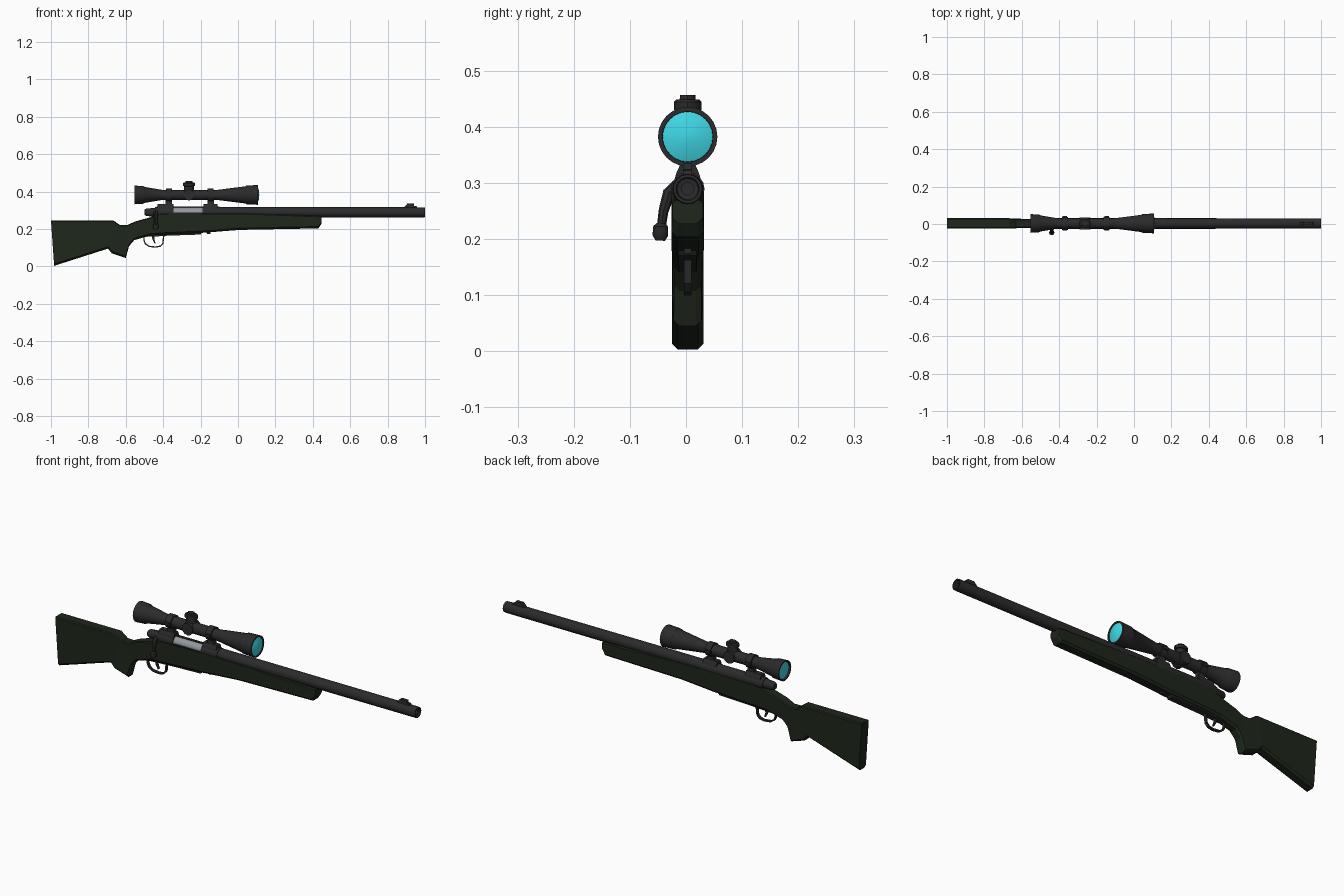
import bpy, bmesh
from math import cos, sin, pi, radians
from mathutils import Vector

if "Cube" in bpy.data.objects:
    bpy.data.objects.remove(bpy.data.objects["Cube"])

CY = 0.003          # centre plane of the rifle
BZ, SZ = 0.289, 0.382   # barrel and scope axis heights


def material(name, rgb):
    m = bpy.data.materials.new(name)
    m.diffuse_color = (*rgb, 1)
    m.use_nodes = True
    m.node_tree.nodes["Principled BSDF"].inputs["Base Color"].default_value = m.diffuse_color
    return m


GREEN = material("stock_green", (0.013, 0.02, 0.011))
BLACK = material("dark_metal", (0.024, 0.024, 0.026))
STEEL = material("bolt_steel", (0.3, 0.32, 0.34))
GLASS = material("lens_cyan", (0.05, 0.68, 0.78))


def finish(name, bm, mat, smooth=None):
    bmesh.ops.remove_doubles(bm, verts=bm.verts, dist=1e-5)
    bmesh.ops.recalc_face_normals(bm, faces=bm.faces)
    me = bpy.data.meshes.new(name)
    bm.to_mesh(me)
    bm.free()
    me.materials.append(mat)
    ob = bpy.data.objects.new(name, me)
    bpy.context.collection.objects.link(ob)
    if smooth:
        bpy.ops.object.select_all(action='DESELECT')
        ob.select_set(True)
        bpy.context.view_layer.objects.active = ob
        bpy.ops.object.shade_smooth_by_angle(angle=radians(smooth))
    return ob


def skin(name, rings, mat, smooth=None):
    """Join equal rings of points into a closed solid."""
    bm = bmesh.new()
    rs = [[bm.verts.new(p) for p in r] for r in rings]
    n = len(rs[0])
    for a, b in zip(rs, rs[1:]):
        for i in range(n):
            j = (i + 1) % n
            bm.faces.new((a[i], a[j], b[j], b[i]))
    bm.faces.new(rs[0])
    bm.faces.new(rs[-1])
    bmesh.ops.dissolve_degenerate(bm, edges=bm.edges, dist=1e-6)
    return finish(name, bm, mat, smooth)


def lathe(name, prof, mat, z, n=20):
    """Revolve (x, radius) pairs around an axis along x."""
    rings = [[(x, CY + max(r, 1e-4) * cos(2 * pi * i / n), z + max(r, 1e-4) * sin(2 * pi * i / n))
              for i in range(n)] for x, r in prof]
    return skin(name, rings, mat, 35)


def rod(name, pts, mat, n=12, sy=1.0):
    """Round solid through (point, radius) pairs; rings face the overall direction."""
    q = (Vector(pts[-1][0]) - Vector(pts[0][0])).to_track_quat('Z', 'Y')
    rings = []
    for p, r in pts:
        ring = [Vector(p) + q @ Vector((r * cos(2 * pi * i / n), r * sin(2 * pi * i / n), 0))
                for i in range(n)]
        rings.append([(v.x, p[1] + (v.y - p[1]) * sy, v.z) for v in ring])
    return skin(name, rings, mat, 35)


def extrude(name, prof, half, mat):
    """Extrude an (x, z) outline across y."""
    return skin(name, [[(x, CY + s * half, z) for x, z in prof] for s in (-1, 1)], mat)


def box(name, x0, x1, z0, z1, half, mat):
    return extrude(name, [(x0, z0), (x1, z0), (x1, z1), (x0, z1)], half, mat)


# Stock: stations of top x, top z, bottom x, bottom z, half width
stations = [(-1, .246, -.983, .003, .028), (-.668, .246, -.695, .095, .028),
            (-.655, .238, -.675, .07, .027), (-.63, .22, -.60, .045, .025),
            (-.594, .22, -.583, .107, .024), (-.55, .24, -.555, .14, .025),
            (-.47, .262, -.47, .165, .027), (-.417, .283, -.39, .17, .029),
            (-.18, .286, -.18, .18, .029), (0, .286, .01, .195, .029),
            (.43, .27, .43, .203, .029), (.447, .268, .447, .228, .027)]
rings = []
for xt, zt, xb, zb, w in stations:
    t, b = Vector((xt, CY, zt)), Vector((xb, CY, zb))
    d = (b - t).normalized()
    ct, cb = .005, .01
    half = [(t, w - ct), (t + d * ct, w), (b - d * cb, w), (b, w - cb)]
    rings.append([p + Vector((0, y, 0)) for p, y in half]
                 + [p - Vector((0, y, 0)) for p, y in reversed(half)])
skin("stock", rings, GREEN)

# Barrel with hollow muzzle, and front sight
lathe("barrel", [(.93, 0), (.93, .011), (.99, .011), (.992, .019), (1, .021),
                 (1, .026), (.99, .027), (-.11, .028), (-.11, 0)], BLACK, BZ, 16)
extrude("front_sight", [(.885, .312), (.96, .312), (.955, .322), (.942, .324), (.94, .335),
                        (.905, .335), (.895, .324)], .008, BLACK)

# Receiver with ejection port cut open over the bright bolt
receiver = lathe("receiver", [(-.445, 0), (-.445, .027), (-.435, .03), (-.1, .03), (-.09, .0)],
                 BLACK, BZ, 16)
bm = bmesh.new()
bmesh.ops.create_cube(bm, size=1)
for v in bm.verts:
    v.co = (-.268 + v.co.x * .155, -.03 + v.co.y * .06, .304 + v.co.z * .034)
cutter = finish("port_cutter", bm, BLACK)
cutter.hide_render = True
mod = receiver.modifiers.new("port", 'BOOLEAN')
mod.object, mod.operation, mod.solver = cutter, 'DIFFERENCE', 'EXACT'
bpy.context.view_layer.objects.active = receiver
bpy.ops.object.modifier_apply(modifier=mod.name)
bpy.data.objects.remove(cutter)
lathe("bolt_body", [(-.35, 0), (-.35, .0255), (-.185, .0255), (-.185, 0)], STEEL, BZ, 16)
lathe("bolt_shroud", [(-.5, 0), (-.5, .014), (-.49, .02), (-.44, .024), (-.44, 0)], BLACK, BZ, 12)

# Bolt handle and knob
rod("bolt_handle", [((-.44, -.012, .3), .011), ((-.44, -.03, .283), .011),
                    ((-.44, -.04, .25), .009), ((-.44, -.045, .215), .008)], BLACK, 8)
rod("bolt_knob", [((-.44, -.044, .228), .008), ((-.44, -.045, .222), .014),
                  ((-.44, -.046, .206), .0145), ((-.44, -.046, .197), .009)], BLACK, 10)

# Scope mounts: base, neck, clamp ring and side screws
for label, x, x0, x1 in (("rear", -.37, -.43, -.345), ("front", -.146, -.185, -.11)):
    skin(label + "_mount_base", [[(x0, CY - w, z), (x1, CY - w, z), (x1, CY + w, z), (x0, CY + w, z)]
                                 for z, w in ((.3, .025), (.318, .02), (.333, .013))], BLACK)
    box(label + "_mount_neck", x - .017, x + .017, .325, .362, .012, BLACK)
    lathe(label + "_scope_ring", [(x - .016, 0), (x - .016, .034), (x + .016, .034), (x + .016, 0)],
          BLACK, SZ, 16)
    box(label + "_ring_flange", x - .013, x + .013, SZ - .007, SZ + .007, .039, BLACK)

# Scope tube with flared eyepiece and objective, both hollow at the ends
lathe("scope_body", [(-.535, 0), (-.535, .042), (-.553, .044), (-.553, .05), (-.505, .047),
                     (-.5, .043), (-.405, .027), (-.11, .027), (.04, .046), (.045, .05),
                     (.107, .053), (.107, .045), (.095, .044), (.095, 0)], BLACK, SZ, 24)
lathe("objective_lens", [(.09, 0), (.09, .0445), (.104, .0445), (.111, .026), (.114, 0)], GLASS, SZ, 24)
lathe("eyepiece_lens", [(-.53, 0), (-.53, .042), (-.545, .042), (-.549, 0)], GLASS, SZ, 24)

# Adjustment turrets
TX = -.262
rod("turret_saddle", [((TX, CY - .032, SZ), .03), ((TX, CY + .032, SZ), .03)], BLACK, 12)
rod("top_turret", [((TX, CY, SZ + .02), .026), ((TX, CY, SZ + .046), .026), ((TX, CY, SZ + .048), .033),
                   ((TX, CY, SZ + .062), .033), ((TX, CY, SZ + .066), .028)], BLACK, 12, .75)
rod("top_turret_cap", [((TX, CY, SZ + .06), .02), ((TX, CY, SZ + .074), .018)], BLACK, 12, .75)

# Floor plate, latch, trigger guard and trigger
extrude("floor_plate", [(-.5, .172), (-.49, .158), (-.4, .162), (-.38, .164), (-.2, .17),
                        (-.185, .19), (-.4, .185)], .016, BLACK)
extrude("floor_plate_latch", [(-.172, .192), (-.165, .174), (-.148, .174), (-.145, .192)], .007, BLACK)
guard = [(-.502, .165), (-.503, .14), (-.495, .12), (-.475, .107), (-.44, .103), (-.415, .108),
         (-.402, .122), (-.397, .165)]
rings = []
for i, (x, z) in enumerate(guard):
    a, b = guard[max(i - 1, 0)], guard[min(i + 1, len(guard) - 1)]
    d = Vector((b[0] - a[0], 0, b[1] - a[1])).normalized()
    nx, nz = -d.z * .0035, d.x * .0035
    rings.append([(x + s * nx, CY + y, z + s * nz)
                  for s, y in ((-1, -.007), (1, -.007), (1, .007), (-1, .007))])
skin("trigger_guard", rings, BLACK)
extrude("trigger", [(-.462, .165), (-.445, .165), (-.447, .145), (-.44, .124), (-.445, .121),
                    (-.456, .14)], .005, BLACK)
